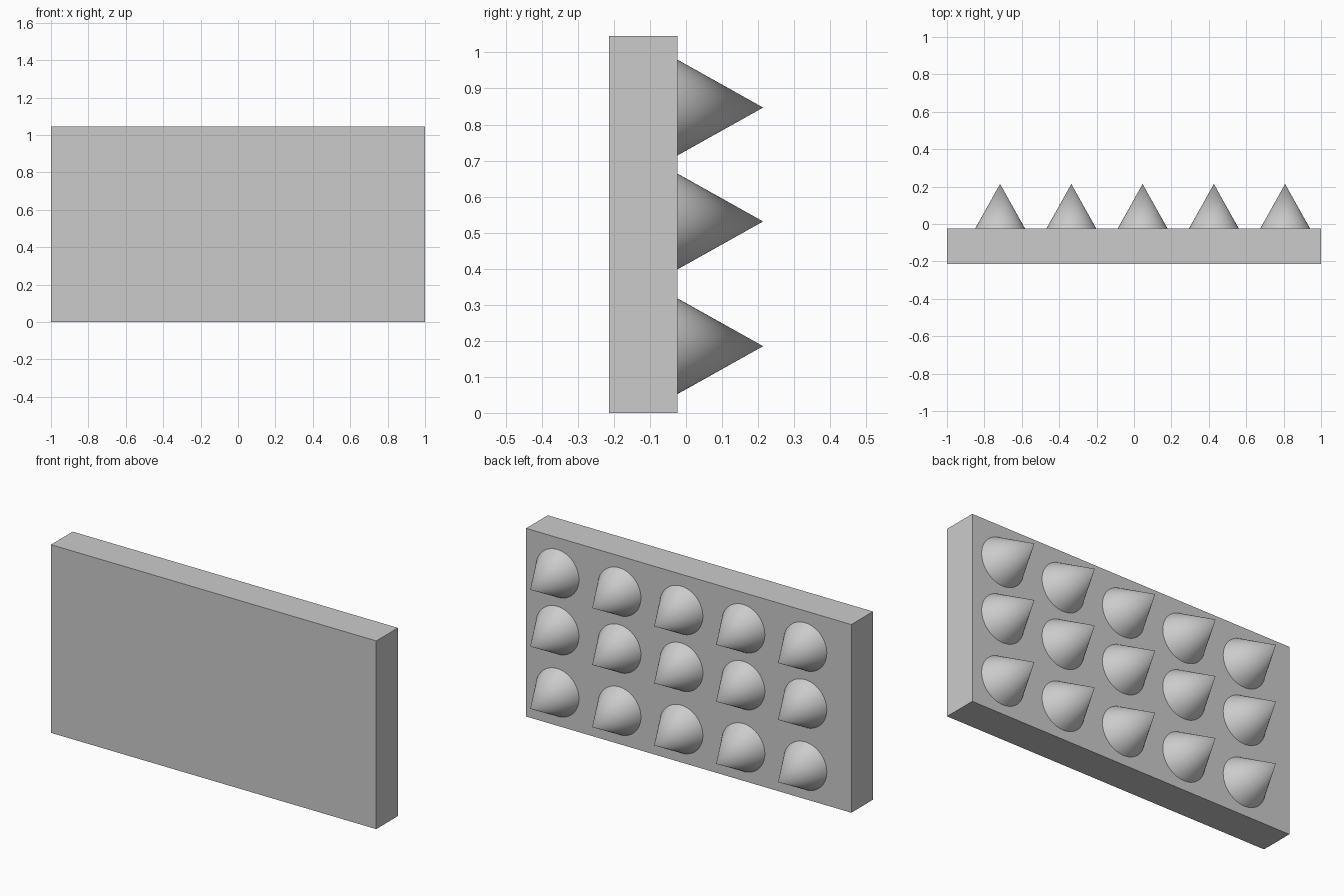
import bpy
from math import radians

if "Cube" in bpy.data.objects:
    bpy.data.objects.remove(bpy.data.objects["Cube"])

FRONT, FACE, TIP = -0.214, -0.024, 0.214
HEIGHT = 1.046
RADIUS = 0.133

# Backing slab
bpy.ops.mesh.primitive_cube_add(size=1, location=(0, (FRONT + FACE) / 2, HEIGHT / 2))
slab = bpy.context.object
slab.name = "backing_slab"
slab.scale = (2, FACE - FRONT, HEIGHT)
bpy.ops.object.transform_apply(location=False, rotation=False, scale=True)

# Grid of smooth spikes on the rear face, pointing to +y
for row, z in enumerate((0.185, 0.531, 0.847)):
    for col in range(5):
        x = -0.716 + 0.381 * col
        bpy.ops.mesh.primitive_cone_add(
            vertices=64, radius1=RADIUS, radius2=0, depth=TIP - FACE,
            location=(x, (FACE + TIP) / 2, z), rotation=(radians(-90), 0, 0))
        bpy.context.object.name = f"spike_{row + 1}_{col + 1}"
        bpy.ops.object.shade_smooth_by_angle(angle=radians(30))
